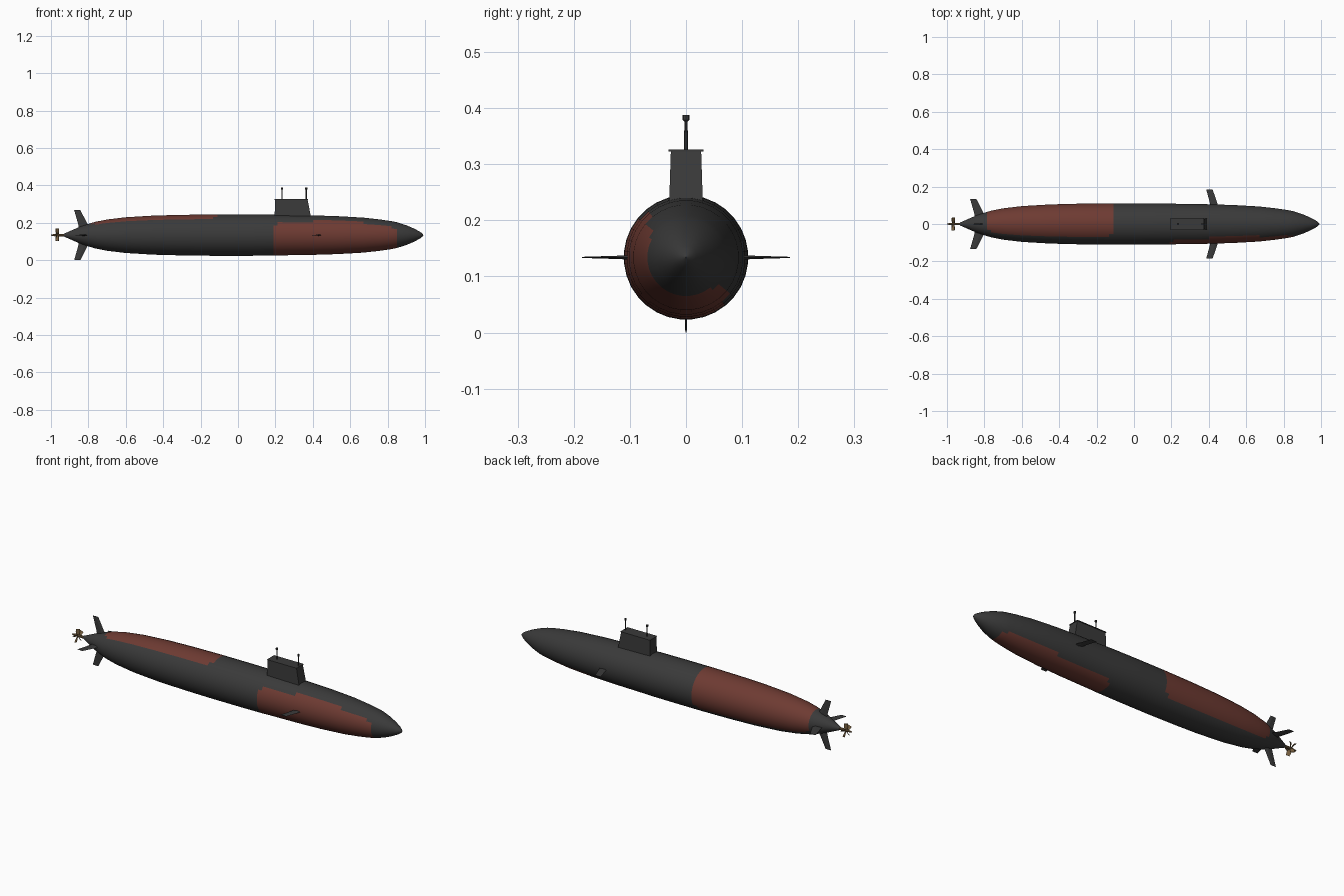
import bpy, bmesh
from math import sin, cos, pi, radians, degrees, atan2
from mathutils import Matrix, Vector

if "Cube" in bpy.data.objects:
    bpy.data.objects.remove(bpy.data.objects["Cube"])

AXIS = 0.134   # height of the hull centre line
SIDES = 32


def material(name, rgb):
    m = bpy.data.materials.new(name)
    m.use_nodes = True
    m.diffuse_color = (*rgb, 1)
    m.node_tree.nodes["Principled BSDF"].inputs["Base Color"].default_value = (*rgb, 1)
    return m


black = material("hull black", (0.042, 0.042, 0.042))
red = material("oxide red", (0.155, 0.043, 0.032))
brass = material("dull brass", (0.2, 0.125, 0.055))


def finish(name, bm, mats, smooth=True):
    bmesh.ops.recalc_face_normals(bm, faces=bm.faces)
    me = bpy.data.meshes.new(name)
    bm.to_mesh(me)
    bm.free()
    for m in mats:
        me.materials.append(m)
    ob = bpy.data.objects.new(name, me)
    bpy.context.collection.objects.link(ob)
    if smooth:
        bpy.ops.object.select_all(action='DESELECT')
        ob.select_set(True)
        bpy.context.view_layer.objects.active = ob
        bpy.ops.object.shade_smooth_by_angle(angle=radians(35))
    return ob


def loft(bm, rings):
    """Skin closed rings of points and cap both ends."""
    loops = [[bm.verts.new(p) for p in ring] for ring in rings]
    n = len(loops[0])
    for a, b in zip(loops, loops[1:]):
        for i in range(n):
            j = (i + 1) % n
            bm.faces.new((a[i], a[j], b[j], b[i]))
    bm.faces.new(loops[0])
    bm.faces.new(loops[-1])


def circle(x, r, n=SIDES, z=AXIS):
    return [(x, r * cos(2 * pi * (i + 0.5) / n), z + r * sin(2 * pi * (i + 0.5) / n))
            for i in range(n)]


# Hull with the two painted patches
def is_red(x, a):
    if 0.19 < x < 0.85:                       # lower bow patch
        lo = 129 if 0.4 < x < 0.67 else 140
        hi = 321 if x > 0.53 else 309
    elif -0.785 < x < -0.11:                  # upper stern patch
        lo, hi = -40, 130
        if a > 180:
            a -= 360
    else:
        return False
    if x > 0.83 or 0.19 < x < 0.205 or -0.13 < x < -0.11 or x < -0.77:
        lo, hi = lo + 11, hi - 11             # clipped corners
    return lo < a < hi


profile = [(-0.93, 0.008), (-0.9, 0.021), (-0.85, 0.043), (-0.81, 0.057), (-0.785, 0.065),
           (-0.765, 0.071), (-0.7, 0.084), (-0.6, 0.096), (-0.45, 0.105), (-0.3, 0.109),
           (-0.135, 0.111), (-0.11, 0.111), (0.05, 0.111), (0.19, 0.11), (0.21, 0.109),
           (0.4, 0.106), (0.53, 0.102), (0.67, 0.094), (0.76, 0.084), (0.82, 0.075),
           (0.85, 0.069), (0.9, 0.053), (0.94, 0.036), (0.97, 0.02), (0.985, 0.009), (0.991, 0.001)]
bm = bmesh.new()
loft(bm, [circle(x, r) for x, r in profile])
for f in bm.faces:
    c = f.calc_center_median()
    angle = degrees(atan2(c.z - AXIS, c.y)) % 360
    f.material_index = int(is_red(c.x, angle))
finish("hull", bm, [black, red])

# Sail and its thin cap
def slab(x0, x1, w, z):
    return [(x0, -w, z), (x1, -w, z), (x1, w, z), (x0, w, z)]


bm = bmesh.new()
loft(bm, [slab(0.195, 0.396, 0.031, 0.2), slab(0.198, 0.372, 0.027, 0.324)])
finish("sail", bm, [black], False)
bm = bmesh.new()
loft(bm, [slab(0.196, 0.375, 0.031, 0.323), slab(0.196, 0.375, 0.031, 0.326)])
finish("sail_cap", bm, [black], False)

# Masts with wider heads
for name, x in (("rear_mast", 0.235), ("front_mast", 0.365)):
    bm = bmesh.new()
    steps = [(0.31, 0.0035), (0.376, 0.003), (0.379, 0.006), (0.388, 0.006)]
    loft(bm, [[(x + r * cos(pi * i / 4), r * sin(pi * i / 4), z) for i in range(8)]
              for z, r in steps])
    finish(name, bm, [black])


# Fins: diamond section growing out from the hull axis, then turned about it
def fin(name, sections, turn):
    bm = bmesh.new()
    rings = []
    for d, back, front, t in sections:
        mid = back + (front - back) * 0.6
        rings.append([(back, d, 0), (mid, d, -t), (front, d, 0), (mid, d, t)])
    loft(bm, rings)
    bm.transform(Matrix.Translation((0, 0, AXIS)) @ Matrix.Rotation(turn, 4, 'X'))
    finish(name, bm, [black], False)


tail = [(0.01, -0.845, -0.775, 0.004), (0.06, -0.855, -0.805, 0.004), (0.134, -0.876, -0.843, 0.0012)]
for i, side in enumerate(("left", "upper", "right", "lower")):
    fin(side + "_tail_fin", tail, i * pi / 2)
bow = [(0.08, 0.412, 0.456, 0.005), (0.12, 0.404, 0.443, 0.003), (0.185, 0.386, 0.42, 0.001)]
fin("back_bow_plane", bow, 0)
fin("front_bow_plane", bow, pi)

# Propeller
bm = bmesh.new()
loft(bm, [circle(x, r, 10) for x, r in
          ((-0.92, 0.007), (-0.95, 0.007), (-0.975, 0.007), (-1.0, 0.003))])
finish("propeller_hub", bm, [brass])
bm = bmesh.new()
for k in range(5):
    m = (Matrix.Translation((-0.966, 0, AXIS)) @ Matrix.Rotation(2 * pi * k / 5 + pi / 2, 4, 'X'))
    rings = []
    for d, w, twist in ((0.004, 0.006, 0.9), (0.02, 0.011, 0.7), (0.036, 0.009, 0.5)):
        rot = Matrix.Rotation(twist, 4, 'Y')
        rings.append([m @ (rot @ Vector((sx * w, 0, sz * 0.0012)) + Vector((0, d, 0)))
                      for sx, sz in ((-1, -1), (1, -1), (1, 1), (-1, 1))])
    loft(bm, rings)
finish("propeller_blades", bm, [brass], False)
